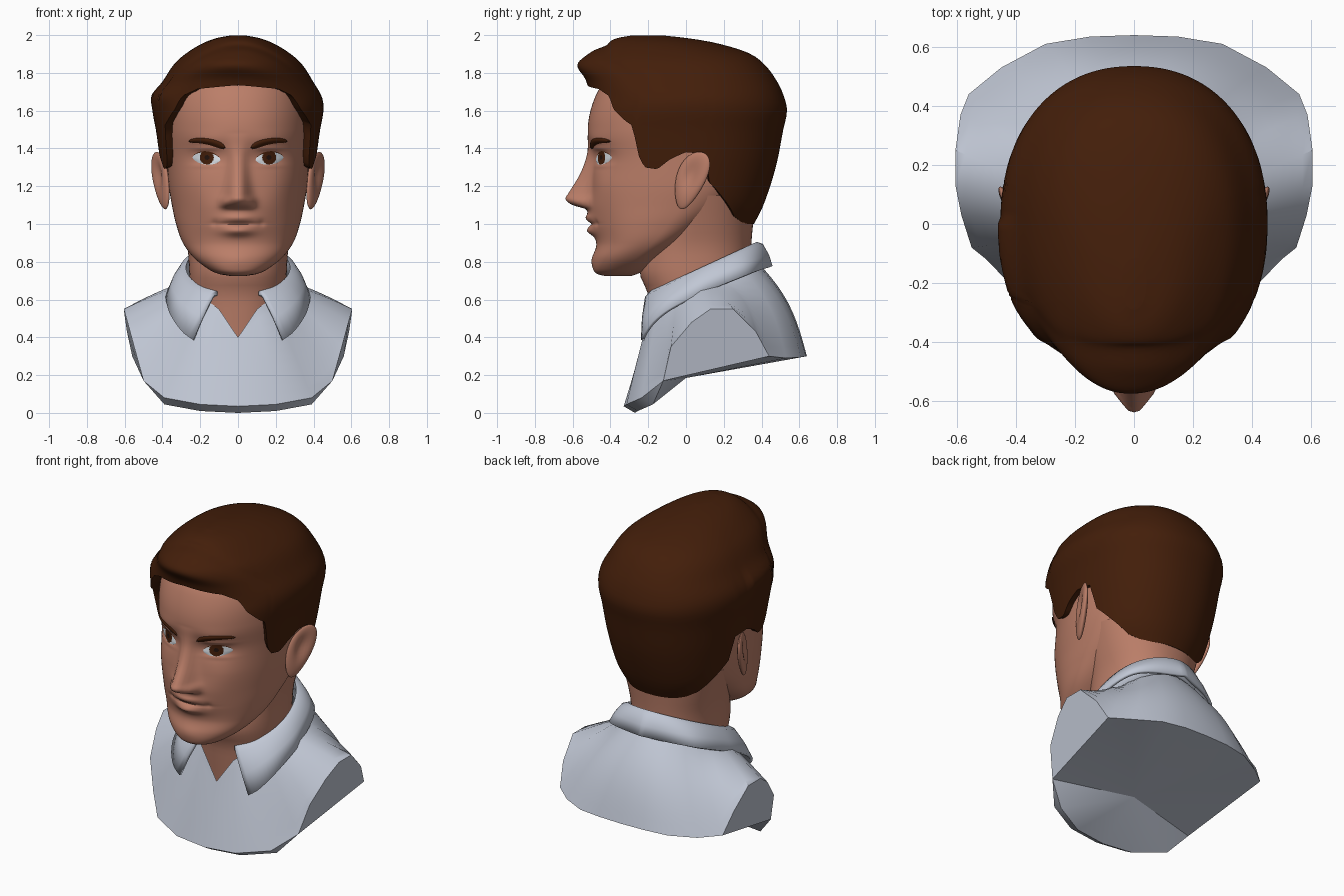
import bpy, bmesh, math
from mathutils import Vector
from mathutils.bvhtree import BVHTree

if "Cube" in bpy.data.objects:
    bpy.data.objects.remove(bpy.data.objects["Cube"])


def material(name, rgb):
    m = bpy.data.materials.new(name)
    m.use_nodes = True
    m.diffuse_color = (*rgb, 1)
    m.node_tree.nodes["Principled BSDF"].inputs["Base Color"].default_value = (*rgb, 1)
    return m


skin = material("skin", (0.50, 0.21, 0.14))
brown = material("hair brown", (0.056, 0.013, 0.003))
cloth = material("pale grey cloth", (0.53, 0.57, 0.66))
white = material("eye white", (0.72, 0.77, 0.82))
dark = material("pupil", (0.015, 0.006, 0.004))


def curve(table, t, smooth=True):
    """Interpolate the rows of a table by their first column."""
    t = min(max(t, table[0][0]), table[-1][0])
    i = max(k for k in range(len(table) - 1) if table[k][0] <= t)
    a, b = table[i], table[i + 1]
    h = b[0] - a[0]
    s = (t - a[0]) / h
    p, n = table[max(i - 1, 0)], table[min(i + 2, len(table) - 1)]
    out = []
    for c in range(1, len(a)):
        v = a[c] + (b[c] - a[c]) * s
        if smooth:
            d = (b[c] - a[c]) / h
            ma = (b[c] - p[c]) / (b[0] - p[0]) - d
            mb = (n[c] - a[c]) / (n[0] - a[0]) - d
            v += h * s * (1 - s) * (ma * (1 - s) - mb * s)
        out.append(v)
    return out


def finish(name, bm, mats, angle=50):
    bmesh.ops.recalc_face_normals(bm, faces=bm.faces)
    me = bpy.data.meshes.new(name)
    bm.to_mesh(me)
    bm.free()
    for m in mats:
        me.materials.append(m)
    ob = bpy.data.objects.new(name, me)
    bpy.context.collection.objects.link(ob)
    bpy.ops.object.select_all(action='DESELECT')
    ob.select_set(True)
    bpy.context.view_layer.objects.active = ob
    bpy.ops.object.shade_smooth_by_angle(angle=math.radians(angle))
    return ob


def grid(rows, closed=True, caps=True):
    bm = bmesh.new()
    vs = [[bm.verts.new(p) for p in r] for r in rows]
    n = len(rows[0])
    for a, b in zip(vs, vs[1:]):
        for i in range(n if closed else n - 1):
            j = (i + 1) % n
            bm.faces.new((a[i], a[j], b[j], b[i]))
    if closed and caps:
        bm.faces.new(vs[0])
        bm.faces.new(vs[-1])
    return bm, vs


def section(row, ang, z):
    """Point on an egg-shaped cross-section; angle 0 faces the front."""
    w, yf, yb, yc = row
    s, c = math.sin(ang), math.cos(ang)
    x = math.copysign(abs(s) ** 0.91, s) * w
    k = abs(c) ** 0.91
    return Vector((x, yc - k * (yc - yf) if c > 0 else yc + k * (yb - yc), z))


def angles(n):
    return [2 * math.pi * i / n - math.pi for i in range(n)]


def gauss(x, z, cx, cz, sx, sz):
    return math.exp(-((x - cx) / sx) ** 2 - ((z - cz) / sz) ** 2)


# Head: lofted skull with soft bumps for the features
HEAD = [(.725, .04, -.43, -.29, -.36), (.735, .1, -.47, -.26, -.35), (.76, .155, -.49, -.2, -.33),
        (.82, .232, -.49, -.12, -.27), (.9, .292, -.47, 0, -.18), (1, .328, -.49, .15, -.1),
        (1.1, .35, -.51, .28, -.03), (1.2, .366, -.505, .36, 0), (1.35, .376, -.495, .42, 0),
        (1.5, .385, -.52, .46, 0), (1.65, .375, -.49, .46, 0), (1.75, .33, -.43, .42, 0),
        (1.86, .2, -.28, .28, 0)]
# height, projection, half width
NOSE = [(1.05, 0, .07), (1.08, .018, .072), (1.1, .085, .068), (1.13, .125, .065),
        (1.16, .115, .06), (1.25, .068, .05), (1.35, .034, .045), (1.42, .012, .05), (1.48, 0, .05)]
# centre x, centre z, radius x, radius z, height; off-centre ones are mirrored
BUMPS = [(.068, 1.115, .025, .028, .026), (.165, 1.352, .085, .05, -.022), (.17, 1.45, .1, .035, .006),
         (.17, 1.4, .07, .011, .007), (.17, 1.308, .065, .012, .006), (.23, 1.2, .08, .08, .01),
         (0, 1, .13, .09, .018), (0, 1.032, .085, .022, .018), (0, .962, .075, .024, .028),
         (0, 1, .105, .008, -.014), (.125, 1.005, .014, .018, -.008), (0, .81, .08, .04, .008)]


def head_point(ang, z):
    p = section(curve(HEAD, z), ang, z)
    if p.y < -.15 and math.cos(ang) > 0:
        push = 0
        if NOSE[0][0] < z < NOSE[-1][0]:
            h, w = curve(NOSE, z)
            push = h * math.exp(-abs(p.x / w) ** 2.5)
        for cx, cz, sx, sz, amp in BUMPS:
            push += amp * gauss(abs(p.x), z, cx, cz, sx, sz)
        p.y -= push
    return p


STEPS = 150
bm, _ = grid([[head_point(a, .725 + 1.135 * k / STEPS) for a in angles(160)] for k in range(STEPS + 1)])
bm.normal_update()
face_tree = BVHTree.FromBMesh(bm)
finish("head", bm, [skin], 70)

# Neck, widening under the ears into the jaw
NECK = [(.36, .2, -.17, .25, .05), (.5, .235, -.185, .3, .05), (.64, .25, -.205, .33, .05),
        (.74, .258, -.245, .34, .05), (.88, .268, -.22, .345, .05), (1, .3, -.15, .355, .05),
        (1.15, .345, -.1, .37, .05)]
bm, _ = grid([[section(curve(NECK, .36 + .79 * k / 20), a, .36 + .79 * k / 20) for a in angles(64)]
              for k in range(21)])
finish("neck", bm, [skin])


# Eyes and brows: thin patches laid on the face
def patch(name, side, nu, nv, shape, mats, rule=None):
    rows = []
    for j in range(nv + 1):
        row = []
        for i in range(nu + 1):
            x, z, lift = shape(2 * i / nu - 1, 2 * j / nv - 1)
            hit = face_tree.ray_cast(Vector((side * x, -2, z)), Vector((0, 1, 0)))[0]
            row.append((side * x, hit.y - lift, z))
        rows.append(row)
    bm, _ = grid(rows, closed=False)
    if rule:
        for f in bm.faces:
            c = f.calc_center_median()
            f.material_index = rule(abs(c.x), c.z)
    ob = finish(name, bm, mats, 80)
    if sum(p.normal.y for p in ob.data.polygons) > 0:
        ob.data.flip_normals()


def eye_shape(u, v):
    r = max(1 - u * u, 0)
    return (.167 + .074 * u, 1.345 + .006 * u + v * (.04 * r ** .6 if v > 0 else .031 * r ** .7),
            .003 + .012 * r * (1 - v * v))


def eye_rule(x, z):
    d = math.hypot(x - .165, z - 1.352)
    u = (x - .167) / .074
    lash = z > 1.345 + .006 * u + .86 * .04 * max(1 - u * u, 0) ** .6
    return 2 if d < .013 else 1 if d < .037 or lash else 0


def brow_shape(u, v):
    mid = 1.437 + .017 * u - .016 * u * u
    return .165 + .098 * u, mid + v * .016 * (1 - .3 * u) * (1 - abs(u) ** 5) ** .5, .002 + .009 * (1 - v * v)


for side, word in ((1, "left"), (-1, "right")):
    patch(word + "_eye", side, 40, 26, eye_shape, [white, brown, dark], eye_rule)
    patch(word + "_brow", side, 20, 6, brow_shape, [brown])

    # Ears: splayed flattened spheres, wider at the top, hollow on the outside
    bm = bmesh.new()
    bmesh.ops.create_uvsphere(bm, u_segments=32, v_segments=24, radius=1)
    for v in bm.verts:
        x, y, z = v.co
        dent = .026 * gauss(y, z, -.1, .2, .5, .5) if x > 0 else 0
        y *= .08 * (1 + .28 * z)
        z *= .152
        v.co = (side * (.408 + .028 * x - dent + .15 * z + .42 * y), .025 + y + .3 * z, 1.23 + z)
    finish(word + "_ear", bm, [skin], 80)

# Hair: shell from the hairline up to the crown
HAIR = [(1, .3, -.48, .36, 0), (1.1, .36, -.5, .41, 0), (1.3, .405, -.52, .475, 0), (1.5, .435, -.545, .515, 0),
        (1.6, .452, -.53, .535, 0), (1.67, .445, -.51, .52, 0), (1.75, .4, -.525, .485, 0),
        (1.85, .335, -.545, .41, 0), (1.91, .265, -.5, .32, -.03), (1.96, .18, -.42, .15, -.12),
        (1.985, .11, -.36, 0, -.18), (1.998, .04, -.29, -.12, -.2)]
HAIRLINE = [(0, 1.735), (28, 1.715), (38, 1.68), (45, 1.61), (55, 1.55), (61, 1.52), (64, 1.36), (67, 1.3),
            (75, 1.29), (82, 1.34), (90, 1.38), (100, 1.37), (104, 1.22), (115, 1.14), (130, 1.04),
            (145, 1.0), (180, 1.0)]


def hair_point(ang, t):
    low = curve(HAIRLINE, abs(math.degrees(ang)), False)[0]
    z = low + (1.998 - low) * math.sin(t * math.pi / 2)
    p = section(curve(HAIR, z), ang, z)
    if math.cos(ang) > 0:
        # swept front lock, with a shallow parting behind it
        crest = 1.84 - .6 * (p.x + .05) ** 2
        p.y -= .03 * gauss(p.x, z, -.05, crest, .25, .05)
        p.y += .025 * gauss(p.x, z, .02, 1.945 - 1.5 * p.x ** 2, .3, .018)
        p.x -= .02 * gauss(p.x, z, -.4, 1.68, .1, .05)
    return p


ring = angles(180)
rows = [[hair_point(a, k / 36) for a in ring] for k in range(37)]
inner = [Vector((p.x * .88, p.y * .88, p.z + .015)) for p in rows[0]]
bm, _ = grid([inner] + rows)
finish("hair", bm, [brown], 60)


# Shirt: collar opening to a cut edge round the hem and arms
def mirrored(pts):
    return pts + [Vector((-p.x, p.y, p.z)) for p in pts[-2:0:-1]]


EDGE = [(0, -.33, .035), (.2, -.315, .045), (.39, -.235, .08), (.5, -.12, .17), (.55, -.08, .35),
        (.585, .03, .48), (.605, .13, .55), (.605, .25, .55), (.588, .37, .43), (.56, .44, .3),
        (.45, .53, .29), (.3, .61, .295), (.15, .635, .3), (0, .64, .3)]
edge = [Vector(p) for p in EDGE]
top = []
for i, deg in enumerate((0, 22, 40, 55, 65, 75, 85, 95, 105, 120, 135, 150, 165, 180)):
    a = math.radians(deg)
    y = .08 - .29 * math.cos(a)
    top.append(Vector((.27 * math.sin(a), y, (.4, .55)[i] if i < 2 else .58 + .4 * (y + .2))))
rows = []
for k in range(11):
    t = k / 10
    row = []
    for a, b in zip(top, edge):
        bulge = math.sin(math.pi * t)
        back = b.y > .3
        row.append(a.lerp(b, t) + Vector((0, .035 if back else 0, .03 if back else .008)) * bulge)
    rows.append(mirrored(row))
bm, vs = grid(rows, caps=False)
hem = vs[-1]
n = len(hem)
for first in (3, n - 9):
    bm.faces.new([bm.verts.new(v.co) for v in hem[first:first + 7]])
under = []
for v in hem[:4] + hem[9:n - 8] + hem[n - 3:]:
    front = v.co.y < -.2
    under.append(bm.verts.new(v.co + Vector((0, .06, -.035)) if front else v.co))
centre = bm.verts.new((0, 0, .185))
for i, v in enumerate(under):
    bm.faces.new((v, under[(i + 1) % len(under)], centre))
loop = hem[n - 3:] + hem[:4]
low = under[-3:] + under[:4]
for i in range(6):
    bm.faces.new((loop[i], loop[i + 1], low[i + 1], low[i]))
bmesh.ops.remove_doubles(bm, verts=bm.verts, dist=.0005)
finish("shirt", bm, [cloth], 40)

# Collar: folded band with pointed front leaves
LEAF = [(24, .235, -.23, .385), (32, .285, -.215, .42), (45, .335, -.165, .485), (62, .365, -.08, .55),
        (90, .37, .09, .635), (130, .285, .335, .735), (180, 0, .45, .775)]
rows = [[], [], [], [], []]
for i in range(-40, 41):
    deg = 180 - abs(i) / 40 * 156
    side = 1 if i >= 0 else -1
    a = math.radians(deg)
    y = .08 - .3 * math.cos(a)
    crest = Vector((side * .28 * math.sin(a), y, .625 + .455 * (y + .22)))
    x, ly, lz = curve(LEAF, deg)
    leaf = Vector((side * x, ly, lz))
    out = Vector((math.sin(a) * side, -math.cos(a), .4)) * .012
    rows[0].append(crest - Vector((0, 0, .1 - .085 * (i / 40) ** 6)))
    rows[1].append(crest)
    rows[2].append(crest.lerp(leaf, .12) + out)
    rows[3].append(crest.lerp(leaf, .55) + out)
    rows[4].append(leaf)
bm, _ = grid(rows, closed=False)
ob = finish("collar", bm, [cloth], 40)
mod = ob.modifiers.new("thickness", 'SOLIDIFY')
mod.thickness = .018
mod.offset = 0
